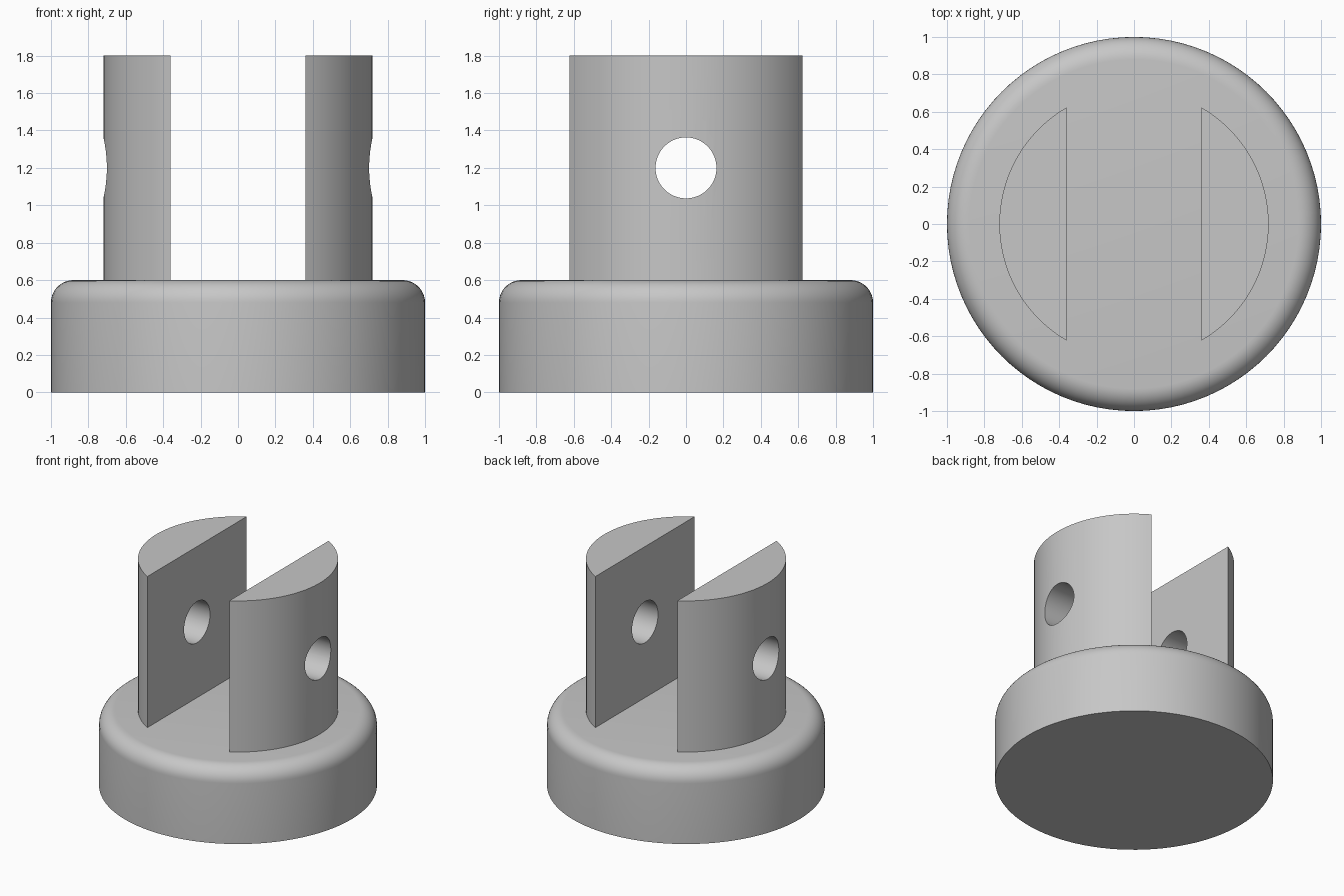
import bpy, bmesh
from math import sin, cos, pi, radians

cube = bpy.data.objects.get("Cube")
if cube:
    bpy.data.objects.remove(cube, do_unlink=True)

BASE_R, BASE_H, FILLET = 1.0, 0.6, 0.12
PRONG_R, TOP, HALF_ANGLE = 0.72, 1.8, radians(60)
HOLE_R, HOLE_Z = 0.163, 1.2

grey = bpy.data.materials.new("plain_grey")
grey.use_nodes = True
colour = (0.57, 0.57, 0.57, 1)
grey.diffuse_color = colour
grey.node_tree.nodes["Principled BSDF"].inputs["Base Color"].default_value = colour


def make_object(name, bm):
    bmesh.ops.recalc_face_normals(bm, faces=bm.faces)
    mesh = bpy.data.meshes.new(name)
    bm.to_mesh(mesh)
    bm.free()
    mesh.materials.append(grey)
    obj = bpy.data.objects.new(name, mesh)
    bpy.context.collection.objects.link(obj)
    return obj


def activate(obj):
    bpy.ops.object.select_all(action='DESELECT')
    obj.select_set(True)
    bpy.context.view_layer.objects.active = obj


def prism(outline, z0, z1):
    """Extrude a flat outline upwards into a closed solid."""
    bm = bmesh.new()
    face = bm.faces.new([bm.verts.new((x, y, z0)) for x, y in outline])
    up = bmesh.ops.extrude_face_region(bm, geom=[face], use_keep_orig=True)
    verts = [g for g in up["geom"] if isinstance(g, bmesh.types.BMVert)]
    bmesh.ops.translate(bm, verts=verts, vec=(0, 0, z1 - z0))
    return bm


# Round base with a filleted top rim
bm = prism([(BASE_R * cos(2 * pi * i / 96), BASE_R * sin(2 * pi * i / 96))
            for i in range(96)], 0, BASE_H)
rim = [e for e in bm.edges if all(v.co.z > BASE_H / 2 for v in e.verts)]
bmesh.ops.bevel(bm, geom=rim, offset=FILLET, offset_type='OFFSET',
                segments=10, profile=0.5, affect='EDGES')
base = make_object("base", bm)

# Cross pin hole cutter, lying along x
bm = bmesh.new()
bmesh.ops.create_cone(bm, cap_ends=True, segments=64, radius1=HOLE_R,
                      radius2=HOLE_R, depth=3)
cutter = make_object("pin_hole_cutter", bm)
cutter.rotation_euler.y = pi / 2
cutter.location.z = HOLE_Z
cutter.hide_render = True

# Two facing prongs, each a segment of a cylinder with a drilled hole
parts = [base]
for name, side in (("left_prong", 1), ("right_prong", -1)):
    arc = [-HALF_ANGLE + 2 * HALF_ANGLE * i / 40 for i in range(41)]
    outline = [(side * PRONG_R * cos(a), PRONG_R * sin(a)) for a in arc]
    prong = make_object(name, prism(outline, BASE_H, TOP))
    drill = prong.modifiers.new("pin_hole", 'BOOLEAN')
    drill.operation = 'DIFFERENCE'
    drill.solver = 'EXACT'
    drill.object = cutter
    activate(prong)
    bpy.ops.object.modifier_apply(modifier=drill.name)
    parts.append(prong)

bpy.data.objects.remove(cutter, do_unlink=True)

# Smooth curved walls, crisp edges
for part in parts:
    activate(part)
    bpy.ops.object.shade_smooth_by_angle(angle=radians(30))
